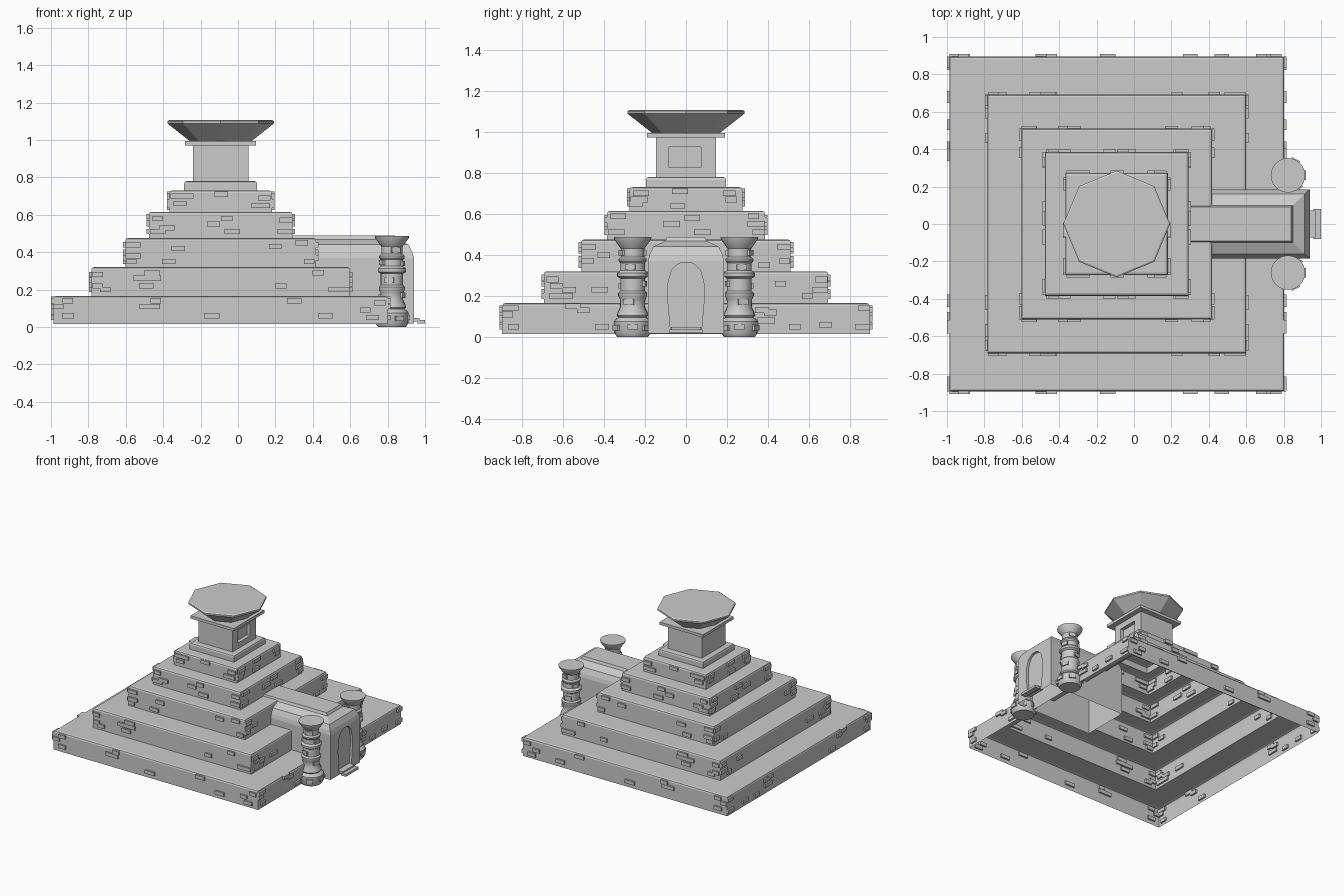
import bpy, bmesh, math, random
from mathutils import Vector, Matrix

if "Cube" in bpy.data.objects:
    bpy.data.objects.remove(bpy.data.objects["Cube"])

random.seed(4)
CX = -0.0925  # pyramid axis


def finish(bm, name, angle=None, normals=True):
    if normals:
        bmesh.ops.recalc_face_normals(bm, faces=bm.faces)
    me = bpy.data.meshes.new(name)
    bm.to_mesh(me)
    bm.free()
    ob = bpy.data.objects.new(name, me)
    bpy.context.collection.objects.link(ob)
    if angle:
        bpy.ops.object.select_all(action='DESELECT')
        ob.select_set(True)
        bpy.context.view_layer.objects.active = ob
        bpy.ops.object.shade_smooth_by_angle(angle=math.radians(angle))
    return ob


def loft(bm, rings, bottom=True, top=True):
    """Bridge successive rings of points, optionally capping the ends."""
    vs = [[bm.verts.new(p) for p in r] for r in rings]
    n = len(rings[0])
    for a, b in zip(vs, vs[1:]):
        for i in range(n):
            j = (i + 1) % n
            bm.faces.new((a[i], a[j], b[j], b[i]))
    if bottom:
        bm.faces.new(vs[0][::-1])
    if top:
        bm.faces.new(vs[-1])


def rect(x0, x1, h, z):
    return [(x0, -h, z), (x1, -h, z), (x1, h, z), (x0, h, z)]


def circle(cx, cy, r, z, n):
    return [(cx + r * math.cos(2 * math.pi * i / n), cy + r * math.sin(2 * math.pi * i / n), z)
            for i in range(n)]


def box(bm, centre, size, turn=0):
    m = Matrix.Translation(centre) @ Matrix.Rotation(turn, 4, 'Z') @ Matrix.Diagonal((*size, 1))
    bmesh.ops.create_cube(bm, size=1, matrix=m)


def cut(ob, cutter):
    mod = ob.modifiers.new("recess", 'BOOLEAN')
    mod.operation, mod.solver, mod.object = 'DIFFERENCE', 'EXACT', cutter
    bpy.ops.object.select_all(action='DESELECT')
    bpy.context.view_layer.objects.active = ob
    ob.select_set(True)
    bpy.ops.object.modifier_apply(modifier=mod.name)
    bpy.data.objects.remove(cutter)


# Stepped pyramid: one hollow skin, open underneath
tiers = [(0.895, 0.015, 0.165), (0.692, 0.165, 0.32), (0.51, 0.32, 0.475),
         (0.384, 0.475, 0.615), (0.274, 0.615, 0.73), (0.195, 0.73, 0.78)]
rings = []
for h, z0, z1 in tiers:
    for d, z in ((0, z0), (0, z1 - 0.014), (0.004, z1 - 0.004), (0.014, z1)):
        rings.append(rect(CX - h + d, CX + h - d, h - d, z))
bm = bmesh.new()
loft(bm, rings, bottom=False)
finish(bm, "stepped_pyramid")

# Loose bricks in the walls: (position along wall, height) in hundredths
front_bricks = [(-91, 14), (-96, 11), (-91, 6), (-44, 14), (-50, 11), (-45, 11), (-14, 6), (30, 14),
                (47, 6), (68, 9), (72, 5), (76, 13), (-75, 28), (-75, 22), (-71, 20), (-46, 29),
                (-52, 26), (-45, 26), (-49, 22), (23, 22), (43, 29), (52, 20), (57, 20), (-57, 44),
                (-56, 38), (-57, 35), (-32, 42), (-37, 35), (20, 43), (38, 35), (34, 45), (-43, 58),
                (-43, 51), (-38, 53), (-13, 55), (-6, 58), (-3, 51), (26, 57), (26, 51), (-32, 70),
                (-31, 66), (-27, 70), (-9, 71), (14, 69), (10, 65), (14, 65)]
side_bricks = [(-87, 14), (-87, 11), (-84, 5), (-55, 15), (-50, 13), (-41, 5), (37, 13), (41, 12),
               (39, 8), (53, 5), (68, 6), (87, 14), (87, 5), (-65, 28), (-63, 25), (-63, 20),
               (-58, 20), (-57, 23), (-42, 23), (46, 26), (59, 20), (66, 28), (66, 23), (-48, 44),
               (-48, 37), (-40, 40), (38, 35), (48, 44), (48, 37), (-33, 59), (-34, 51), (-7, 55),
               (3, 58), (8, 51), (33, 59), (36, 51), (35, 55), (-22, 70), (-25, 65), (-23, 67),
               (-4, 64), (-3, 71), (21, 70), (22, 67)]
bm = bmesh.new()
for bricks, along_x in ((front_bricks, True), (side_bricks, False)):
    for u, z in bricks:
        u, z = u / 100, z / 100
        h = next(t[0] for t in tiers if z < t[2])
        w = random.uniform(0.05, 0.085)
        mid = CX if along_x else 0
        u = max(mid - h + w / 2, min(mid + h - w / 2, u))
        for s in (-1, 1):
            if along_x:
                box(bm, (u, s * h, z), (w, 0.026, 0.028))
            else:
                box(bm, (CX + s * h, u, z), (0.026, w, 0.028))
finish(bm, "wall_bricks")

# Tower with a recessed window
bm = bmesh.new()
box(bm, (CX, 0, 0.878), (0.297, 0.294, 0.2))
tower = finish(bm, "tower")
bm = bmesh.new()
box(bm, (CX + 0.15, -0.005, 0.875), (0.06, 0.155, 0.1))
cut(tower, finish(bm, "window_cutter"))

bm = bmesh.new()
box(bm, (CX, 0, 0.982), (0.38, 0.38, 0.022))
finish(bm, "tower_plate")

# Flared eight-sided basin
bm = bmesh.new()
loft(bm, [circle(CX, 0, r, z, 8) for r, z in
          ((0.16, 0.99), (0.285, 1.088), (0.285, 1.1), (0.275, 1.106))])
finish(bm, "octagonal_basin")

# Entrance passage with hipped roof and arched door recess
bm = bmesh.new()
loft(bm, [rect(0.27, x, h, z) for x, h, z in
          ((0.94, 0.185, 0.018), (0.94, 0.185, 0.37), (0.932, 0.178, 0.4), (0.912, 0.16, 0.44),
           (0.85, 0.1, 0.468), (0.84, 0.092, 0.488))])
entrance = finish(bm, "entrance")
half = [(0.075, 0.03), (0.09, 0.2), (0.086, 0.27), (0.07, 0.325), (0.045, 0.352), (0.02, 0.364)]
arch = half + [(-y, z) for y, z in reversed(half)]
bm = bmesh.new()
loft(bm, [[(x, y, z) for y, z in arch] for x in (0.922, 0.99)])
cut(entrance, finish(bm, "door_cutter"))
bm = bmesh.new()
bm.from_mesh(entrance.data)
bmesh.ops.delete(bm, geom=[f for f in bm.faces if f.calc_center_median().z < 0.02], context='FACES')
bm.to_mesh(entrance.data)
bm.free()

# Door steps
bm = bmesh.new()
box(bm, (0.945, 0, 0.038), (0.05, 0.145, 0.02))
box(bm, (0.98, 0, 0.028), (0.04, 0.16, 0.018))
finish(bm, "door_steps")

# Pair of turned columns with stone chips
profile = [(0.075, 0), (0.088, 0.02), (0.09, 0.075), (0.08, 0.088), (0.068, 0.095), (0.076, 0.105),
           (0.072, 0.12), (0.06, 0.145), (0.062, 0.185), (0.07, 0.2), (0.07, 0.215), (0.06, 0.225),
           (0.06, 0.285), (0.075, 0.295), (0.075, 0.312), (0.06, 0.325), (0.06, 0.36), (0.068, 0.37),
           (0.068, 0.38), (0.057, 0.39), (0.057, 0.43), (0.09, 0.475), (0.092, 0.487)]
chips = [(0, 0.05, 0.09), (1.1, 0.045, 0.09), (2.2, 0.05, 0.09), (3.3, 0.045, 0.09), (4.4, 0.05, 0.09),
         (5.4, 0.045, 0.09), (0.3, 0.17, 0.061), (1.8, 0.25, 0.06), (3.6, 0.16, 0.061),
         (4.9, 0.26, 0.06), (0.2, 0.34, 0.06), (2.7, 0.345, 0.06), (4.5, 0.41, 0.057), (1.2, 0.41, 0.057)]
for side, label in ((-1, "left"), (1, "right")):
    cy = side * 0.26
    bm = bmesh.new()
    loft(bm, [circle(0.823, cy, r, z, 24) for r, z in profile])
    finish(bm, label + "_column", angle=35)
    bm = bmesh.new()
    for a, z, r in chips:
        a *= side
        box(bm, (0.823 + (r - 0.005) * math.cos(a), cy + (r - 0.005) * math.sin(a), z),
            (0.022, 0.05, 0.028), a)
    finish(bm, label + "_column_chips")
